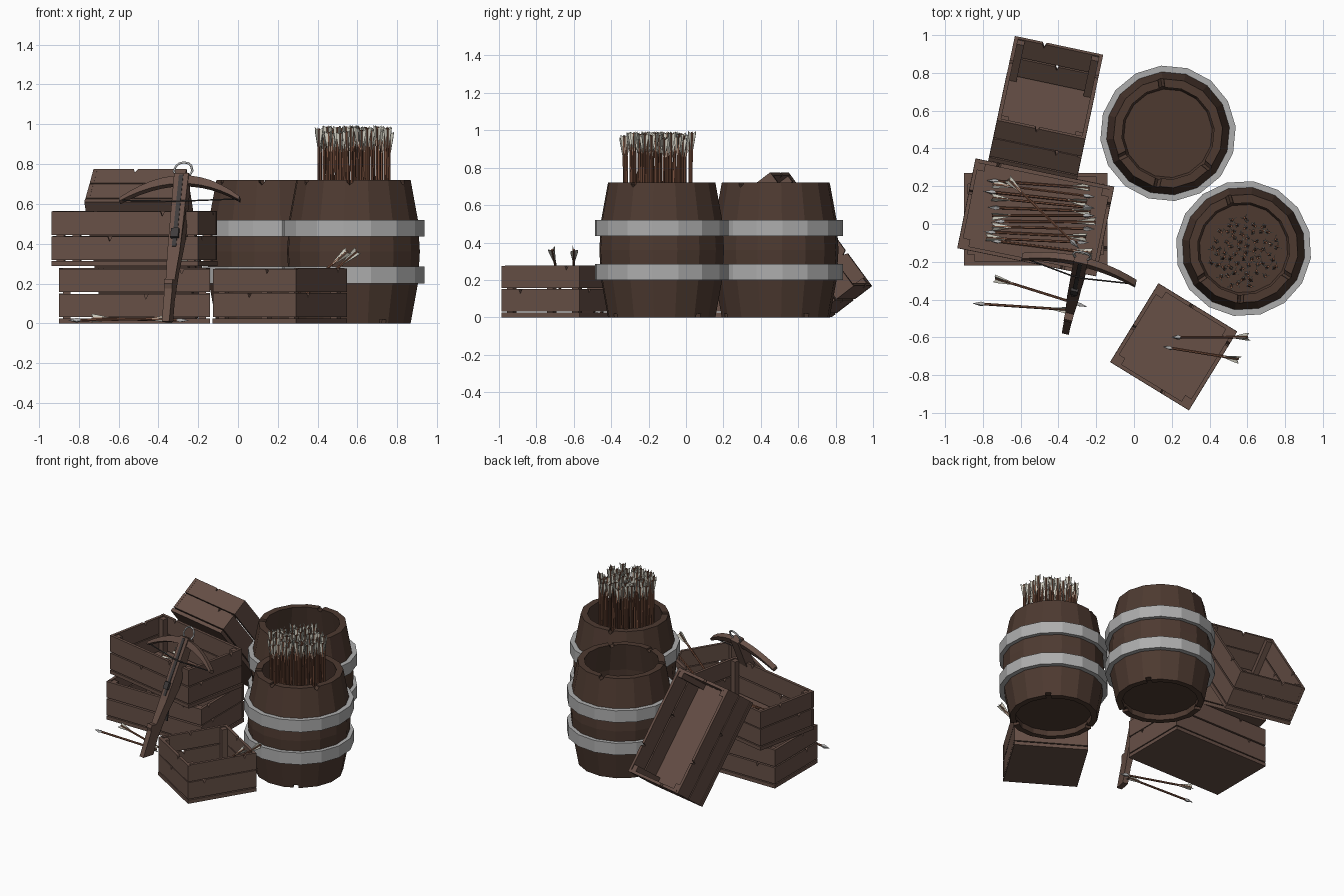
import bpy, bmesh, random
from math import sin, cos, pi, radians, sqrt
from mathutils import Matrix, Vector

if "Cube" in bpy.data.objects:
    bpy.data.objects.remove(bpy.data.objects["Cube"])

random.seed(4)


def mat(name, rgb):
    m = bpy.data.materials.new(name)
    m.diffuse_color = (*rgb, 1)
    m.use_nodes = True
    m.node_tree.nodes["Principled BSDF"].inputs["Base Color"].default_value = m.diffuse_color
    return m


BARREL = mat("barrel_wood", (.075, .042, .03))
CRATE = mat("crate_wood", (.135, .08, .062))
STEEL = mat("steel", (.42, .42, .42))
SHAFT = mat("shaft_wood", (.2, .085, .05))
FEATHER = mat("feather", (.6, .58, .5))
DARK = mat("dark_iron", (.05, .045, .045))


def finish(name, bm, mats, M=Matrix()):
    bmesh.ops.recalc_face_normals(bm, faces=bm.faces)
    me = bpy.data.meshes.new(name)
    bm.to_mesh(me)
    bm.free()
    for m in mats:
        me.materials.append(m)
    ob = bpy.data.objects.new(name, me)
    bpy.context.collection.objects.link(ob)
    ob.matrix_world = M
    return ob


def frame(x, y, z, o):
    M = Matrix((x, y, z)).transposed().to_4x4()
    M.translation = o
    return M


def prism(bm, pts, t, M=Matrix(), mi=0):
    """Outline in the local xz plane, thickened along local y."""
    a, b = [[bm.verts.new(M @ Vector((x, s * t / 2, z))) for x, z in pts] for s in (-1, 1)]
    n = len(pts)
    fs = [bm.faces.new(a), bm.faces.new(b[::-1])]
    fs += [bm.faces.new((a[i], b[i], b[(i + 1) % n], a[(i + 1) % n])) for i in range(n)]
    for f in fs:
        f.material_index = mi


def box(bm, c, s, mi=0):
    x, z = s[0] / 2, s[2] / 2
    prism(bm, [(-x, -z), (x, -z), (x, z), (-x, z)], s[1], Matrix.Translation(c), mi)


def lathe(bm, prof, n=16, closed=False):
    """Revolve (r, z) points; r = 0 at the ends makes a single pole."""
    rings = [[bm.verts.new((r * cos(2 * pi * i / n), r * sin(2 * pi * i / n), z)) for i in range(n)]
             if r else [bm.verts.new((0, 0, z))] for r, z in prof]
    for a, b in zip(rings, rings[1:] + (rings[:1] if closed else [])):
        for i in range(n):
            j = (i + 1) % n
            vs = [a[i % len(a)], a[j % len(a)], b[j % len(b)], b[i % len(b)]]
            bm.faces.new(list(dict.fromkeys(vs)))


# ---- barrels: hollow body with chipped rims and two hoops
def barrel(name, x, y, turn):
    M = Matrix.Translation((x, y, 0)) @ Matrix.Rotation(turn, 4, 'Z')
    bm = bmesh.new()
    lathe(bm, [(0, .04), (.25, .04), (.25, 0), (.29, 0), (.327, .2), (.337, .36), (.327, .52),
               (.29, .72), (.245, .72), (.285, .52), (.295, .36), (.285, .2), (.235, .065), (0, .065)])
    body = finish(name + "_body", bm, [BARREL], M)
    bm = bmesh.new()
    for ang, z in ((1.6, .72), (-.8, .72), (3.5, .72), (4.4, .72), (.5, 0), (2.7, 0), (5, 0)):
        R = Matrix.Rotation(ang, 4, 'Z') @ Matrix.Translation((.27, 0, z)) @ Matrix.Rotation(pi / 2, 4, 'Z')
        prism(bm, [(-.018, .02), (-.014, -.012), (0, -.025), (.016, -.01), (.018, .02)], .12, R)
    cut = finish(name + "_chip_cutter", bm, [], M)
    cut.hide_render = True
    mod = body.modifiers.new("chips", 'BOOLEAN')
    mod.operation, mod.object, mod.solver = 'DIFFERENCE', cut, 'EXACT'
    bpy.context.view_layer.objects.active = body
    bpy.ops.object.modifier_apply(modifier=mod.name)
    bpy.data.objects.remove(cut)
    for i, z in enumerate((.2, .435)):
        bm = bmesh.new()
        lathe(bm, [(.315, z), (.36, z), (.36, z + .085), (.315, z + .085)], closed=True)
        finish(f"{name}_hoop_{i + 1}", bm, [STEEL], M)


barrel("back_barrel", .18, .48, .1)
barrel("arrow_barrel", .58, -.13, .25)


# ---- crates: base board, two plank rows, corner posts
def crate(name, L, W, M):
    bm = bmesh.new()
    box(bm, (0, 0, .0125), (L, W, .025))
    for row in range(2):
        for side in range(4):
            length, off = (L, W / 2) if side % 2 == 0 else (W - .042, L / 2)
            h, p, a = .118 + random.uniform(-.003, .003), random.uniform(-.4, .4) * length, length / 2
            T = (Matrix.Rotation(side * pi / 2, 4, 'Z')
                 @ Matrix.Translation((0, off - .011, .032 + row * .126)))
            prism(bm, [(-a, 0), (a, 0), (a, h), (p + .012, h), (p + .003, h - .025), (p - .01, h), (-a, h)], .02, T)
    for sx in (-1, 1):
        for sy in (-1, 1):
            box(bm, (sx * (L / 2 - .04), sy * (W / 2 - .04), .145), (.038, .038, .25))
    return finish(name, bm, [CRATE], M)


def upright(x, y, z, deg):
    return Matrix.Translation((x, y, z)) @ Matrix.Rotation(radians(deg), 4, 'Z')


crate("lower_crate", .76, .49, upright(-.52, .025, 0, 0))
crate("upper_crate", .75, .485, upright(-.52, .035, .287, -11.5))
crate("small_crate", .49, .49, upright(.21, -.65, 0, -31.5))
F, Z = Vector((sin(radians(12)), cos(radians(12)), 0)), Vector((0, 0, 1))
W = Vector((F.y, -F.x, 0))
crate("leaning_crate", .76, .48, frame(-.6 * F + .8 * Z, W, .8 * F + .6 * Z, (-.49, .507, .306)))


# ---- arrows: shaft, pointed head, three feathers
def arrow(name, tip, tail):
    tip, tail = Vector(tip), Vector(tail)
    d = tail - tip
    L = d.length
    bm = bmesh.new()
    lathe(bm, [(0, .03), (.007, .03), (.007, L - .005), (0, L - .005)], 6)
    n = len(bm.faces)
    lathe(bm, [(0, 0), (.013, .045), (.008, .065), (0, .065)], 4)
    for f in list(bm.faces)[n:]:
        f.material_index = 1
    for k in range(3):
        prism(bm, [(.005, L - .11), (.022, L - .025), (.024, L), (.005, L - .012)], .003,
              Matrix.Rotation(k * 2 * pi / 3, 4, 'Z'), 2)
    M = d.to_track_quat('Z', 'Y').to_matrix().to_4x4()
    M.translation = tip
    finish(name, bm, [SHAFT, STEEL, FEATHER], M @ Matrix.Rotation(random.uniform(0, 6), 4, 'Z'))


for i in range(64):
    r, a = .185 * sqrt((i + .5) / 64), i * 2.4 + random.uniform(-.1, .1)
    x, y = .58 + r * cos(a), -.15 + r * sin(a)
    arrow(f"barrel_arrow_{i + 1}", (x, y, .067),
          (x + random.uniform(-.015, .015), y + random.uniform(-.015, .015), random.uniform(.955, .995)))

for i in range(11):
    y, s, cx = .21 - i * .033, (-1) ** i, -.5 + random.uniform(-.03, .03)
    h = Vector((.275, random.uniform(-.035, 0), 0)) * s
    c = Vector((cx, y, .33 + .015 * (i % 2)))
    arrow(f"crate_arrow_{i + 1}", c - h, c + h)
arrow("crate_arrow_top", (-.29, -.13, .37), (-.67, .24, .39))
arrow("ground_arrow_1", (-.855, -.42, .015), (-.33, -.455, .024))
arrow("ground_arrow_2", (-.245, -.44, .015), (-.74, -.285, .024))
arrow("leaning_arrow_1", (.2, -.6, .03), (.605, -.6, .365))
arrow("leaning_arrow_2", (.155, -.65, .03), (.555, -.715, .365))

# ---- crossbow leaning on the crates: local x = limbs, y = along stock, z = top face
d = Vector((.09, .427, .9)).normalized()
w = Vector((.97, -.237, 0))
w = (w - w.dot(d) * d).normalized()
BOW = frame(w, d, w.cross(d), (-.36, -.565, 0))
SIDE = Matrix(((0, 1, 0, 0), (1, 0, 0, 0), (0, 0, 1, 0), (0, 0, 0, 1)))
FLAT = Matrix(((1, 0, 0, 0), (0, 0, 1, 0), (0, 1, 0, 0), (0, 0, 0, 1)))

bm = bmesh.new()
prism(bm, [(.84, 0), (.84, -.055), (.5, -.075), (.3, -.05), (.15, -.05), (.035, -.06),
           (0, .02), (.18, .03), (.2, .045), (.225, .045), (.235, .01), (.4, 0)], .075, SIDE)
for v in bm.verts:
    v.co.x *= .5 + .5 * min(max((v.co.y - .15) / .35, 0), 1)
finish("crossbow_stock", bm, [CRATE], BOW)

bm = bmesh.new()
box(bm, (0, .63, .001), (.022, .4, .006))
box(bm, (0, .5, .008), (.04, .05, .02))
prism(bm, [(.44, -.06), (.42, -.06), (.27, -.1), (.27, -.09), (.4, -.05)], .014, SIDE)
finish("crossbow_groove_and_trigger", bm, [DARK], BOW)

bm = bmesh.new()
S = [i / 6 for i in range(-6, 7)]
outer = [(.31 * s, .83 - .12 * s * s) for s in S]
inner = [(.31 * s, .785 - .095 * s * s) for s in S]
prism(bm, outer + inner[::-1], .036, Matrix.Translation((0, 0, -.025)) @ FLAT)
finish("crossbow_limbs", bm, [CRATE], BOW)


def tube(name, pts, r, m):
    cu = bpy.data.curves.new(name, 'CURVE')
    cu.dimensions, cu.bevel_depth, cu.bevel_resolution = '3D', r, 1
    sp = cu.splines.new('POLY')
    sp.points.add(len(pts) - 1)
    for p, co in zip(sp.points, pts):
        p.co = (*co, 1)
    cu.materials.append(m)
    ob = bpy.data.objects.new(name, cu)
    bpy.context.collection.objects.link(ob)
    ob.matrix_world = BOW


tube("crossbow_string", [(-.295, .7, -.02), (-.04, .68, .006), (.04, .68, .006), (.295, .7, -.02)], .004, DARK)
tube("crossbow_stirrup", [(-.03, .83, -.03), (-.048, .865, -.03)]
     + [(-.045 * cos(a * pi / 6), .875 + .038 * sin(a * pi / 6), -.03) for a in range(1, 6)]
     + [(.048, .865, -.03), (.03, .83, -.03)], .006, STEEL)
